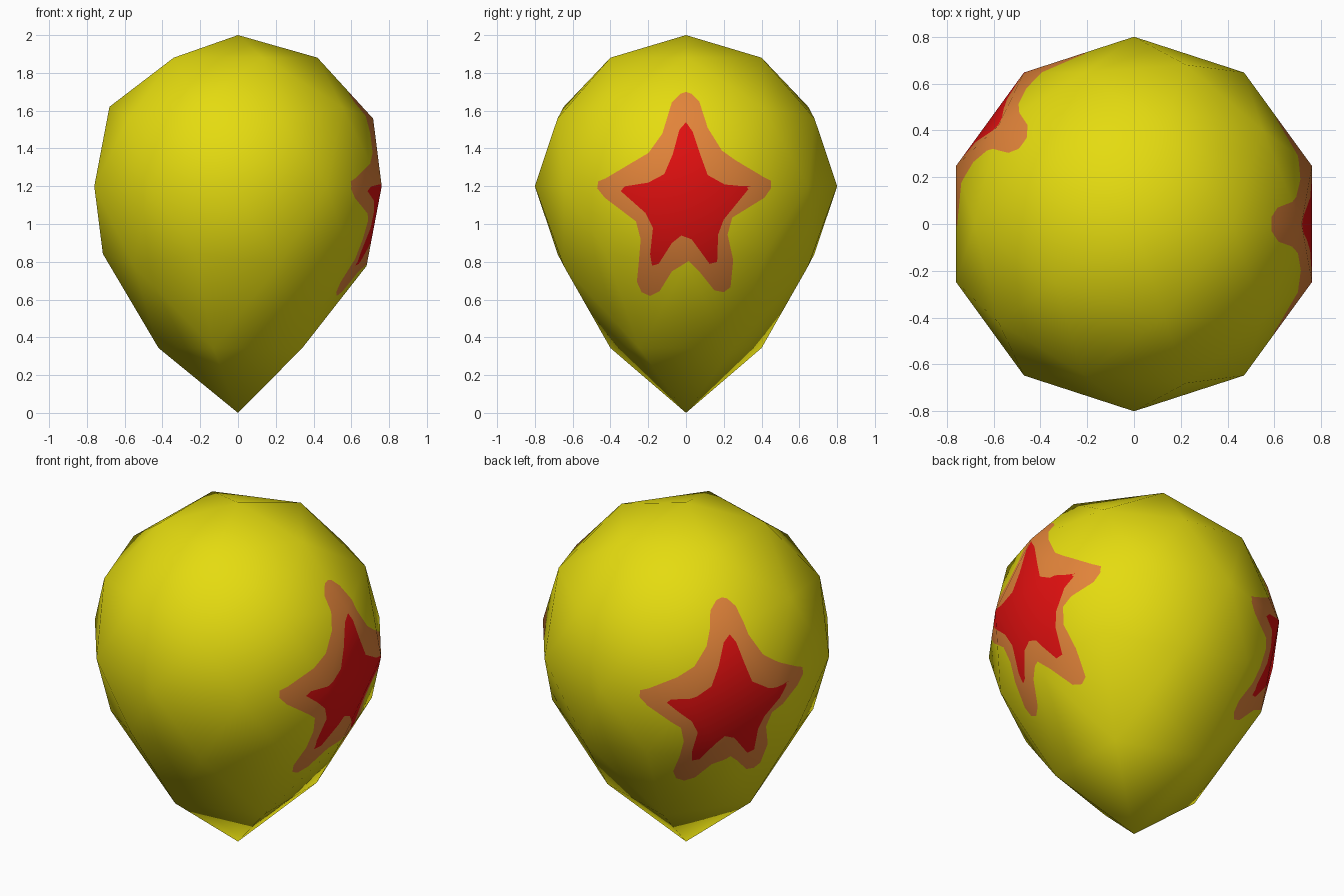
import bpy, bmesh, math
from mathutils import Vector
from mathutils.bvhtree import BVHTree
from mathutils.interpolate import poly_3d_calc

if "Cube" in bpy.data.objects:
    bpy.data.objects.remove(bpy.data.objects["Cube"])

R, CZ = 0.8, 1.2          # balloon radius and centre height
STAR_Z = 1.109            # star centre height

# Star outlines, (sideways, up) around the star centre
OUTER = [(.45, .08), (.45, .12), (.405, .143), (.26, .23), (.19, .28), (.115, .40),
         (.07, .54), (.03, .58), (0, .59), (-.03, .58), (-.075, .535), (-.125, .37),
         (-.20, .265), (-.27, .225), (-.425, .133), (-.465, .117), (-.47, .08),
         (-.43, .03), (-.265, -.095), (-.24, -.19), (-.25, -.31), (-.26, -.415),
         (-.235, -.47), (-.19, -.49), (-.14, -.465), (-.075, -.36), (.015, -.305),
         (.07, -.36), (.15, -.46), (.20, -.47), (.24, -.44), (.25, -.30),
         (.22, -.165), (.245, -.075), (.415, .03)]
INNER = [(.33, .075), (.32, .09), (.205, .10), (.115, .15), (.075, .26), (.035, .38),
         (0, .43), (-.035, .39), (-.07, .26), (-.115, .155), (-.20, .11),
         (-.325, .09), (-.345, .065), (-.215, -.05), (-.175, -.13), (-.19, -.27),
         (-.18, -.33), (-.145, -.32), (-.075, -.21), (-.025, -.17), (.03, -.19),
         (.125, -.32), (.165, -.31), (.17, -.165), (.20, -.085)]


def material(name, rgb):
    m = bpy.data.materials.new(name)
    m.diffuse_color = (*rgb, 1)
    m.use_nodes = True
    m.node_tree.nodes["Principled BSDF"].inputs["Base Color"].default_value = m.diffuse_color
    return m


def radius_at(outline, ang):
    """Distance from the star centre to its outline in one direction."""
    d = Vector((math.cos(ang), math.sin(ang)))
    for i, p in enumerate(outline):
        p, q = Vector(outline[i - 1]), Vector(p)
        cp, cq = d.x * p.y - d.y * p.x, d.x * q.y - d.y * q.x
        if cp <= 0 <= cq and cp != cq:
            hit = p + (q - p) * (cp / (cp - cq))
            if hit.dot(d) > 0:
                return hit.length
    return 0


def cut(bm, faces, co, no):
    geom = set(faces)
    for f in faces:
        geom.update(f.edges)
        geom.update(f.verts)
    bmesh.ops.bisect_plane(bm, geom=list(geom), dist=1e-5, plane_co=co, plane_no=no)


def paint_star(bm, azimuth):
    """Cut the two star outlines into the skin and colour the faces inside."""
    out = Vector((math.cos(azimuth), math.sin(azimuth), 0))
    side = Vector((-out.y, out.x, 0))
    up = Vector((0, 0, 1))
    centre = up * STAR_Z

    def uv(f):
        c = f.calc_center_median()
        return Vector((c.dot(side), c.z - STAR_Z))

    def region():
        return [f for f in bm.faces
                if f.calc_center_median().dot(out) > 0.35 and uv(f).length < 0.75]

    # wedge cuts through every outline corner
    angles = []
    for a in sorted(math.atan2(y, x) % math.tau for x, y in OUTER + INNER):
        if not angles or a - angles[-1] > 0.015:
            angles.append(a)
    for a in angles:
        cut(bm, region(), centre, up * math.cos(a) - side * math.sin(a))

    # outline cuts, each limited to its own wedge
    for outline in (OUTER, INNER):
        wedges = {}
        for f in region():
            p = uv(f)
            a = math.atan2(p.y, p.x) % math.tau
            k = sum(1 for b in angles if b <= a) - 1
            wedges.setdefault(k % len(angles), []).append(f)
        for k, faces in wedges.items():
            a, b = angles[k], angles[(k + 1) % len(angles)]
            ra, rb = radius_at(outline, a), radius_at(outline, b)
            p = Vector((math.cos(a), math.sin(a))) * ra
            e = Vector((math.cos(b), math.sin(b))) * rb - p
            cut(bm, faces, centre + side * p.x + up * p.y,
                (side * e.y - up * e.x).normalized())

    # colours by position
    for f in region():
        p = uv(f)
        a = math.atan2(p.y, p.x)
        if p.length < radius_at(INNER, a):
            f.material_index = 2
        elif p.length < radius_at(OUTER, a):
            f.material_index = 1


# Balloon body: low-poly sphere with the bottom pulled down to a point
bm = bmesh.new()
bmesh.ops.create_icosphere(bm, subdivisions=2, radius=R)
for v in bm.verts:
    t = max(0, 1 - (v.co - Vector((0, 0, -R))).length / 0.81)
    v.co.z += CZ - 0.4 * (3 * t * t - 2 * t ** 3)
bm.normal_update()
bm.faces.ensure_lookup_table()
tree = BVHTree.FromBMesh(bm)
facets = [([v.co.copy() for v in f.verts], [v.normal.copy() for v in f.verts])
          for f in bm.faces]

# Stars: right side and back left
for azimuth in (0, math.radians(144)):
    paint_star(bm, azimuth)
for f in bm.faces:
    f.smooth = True

mesh = bpy.data.meshes.new("balloon")
bm.to_mesh(mesh)
bm.free()
for m in (material("yellow", (0.78, 0.71, 0.005)),
          material("orange", (0.76, 0.23, 0.042)),
          material("red", (0.75, 0.005, 0.005))):
    mesh.materials.append(m)

# Keep the smooth shading of the uncut low-poly body
normals = []
for v in mesh.vertices:
    corners, ns = facets[tree.find_nearest(v.co)[2]]
    n = Vector()
    for w, k in zip(poly_3d_calc(corners, v.co), ns):
        n += k * w
    normals.append(n.normalized())
mesh.normals_split_custom_set_from_vertices(normals)

balloon = bpy.data.objects.new("balloon", mesh)
bpy.context.collection.objects.link(balloon)
